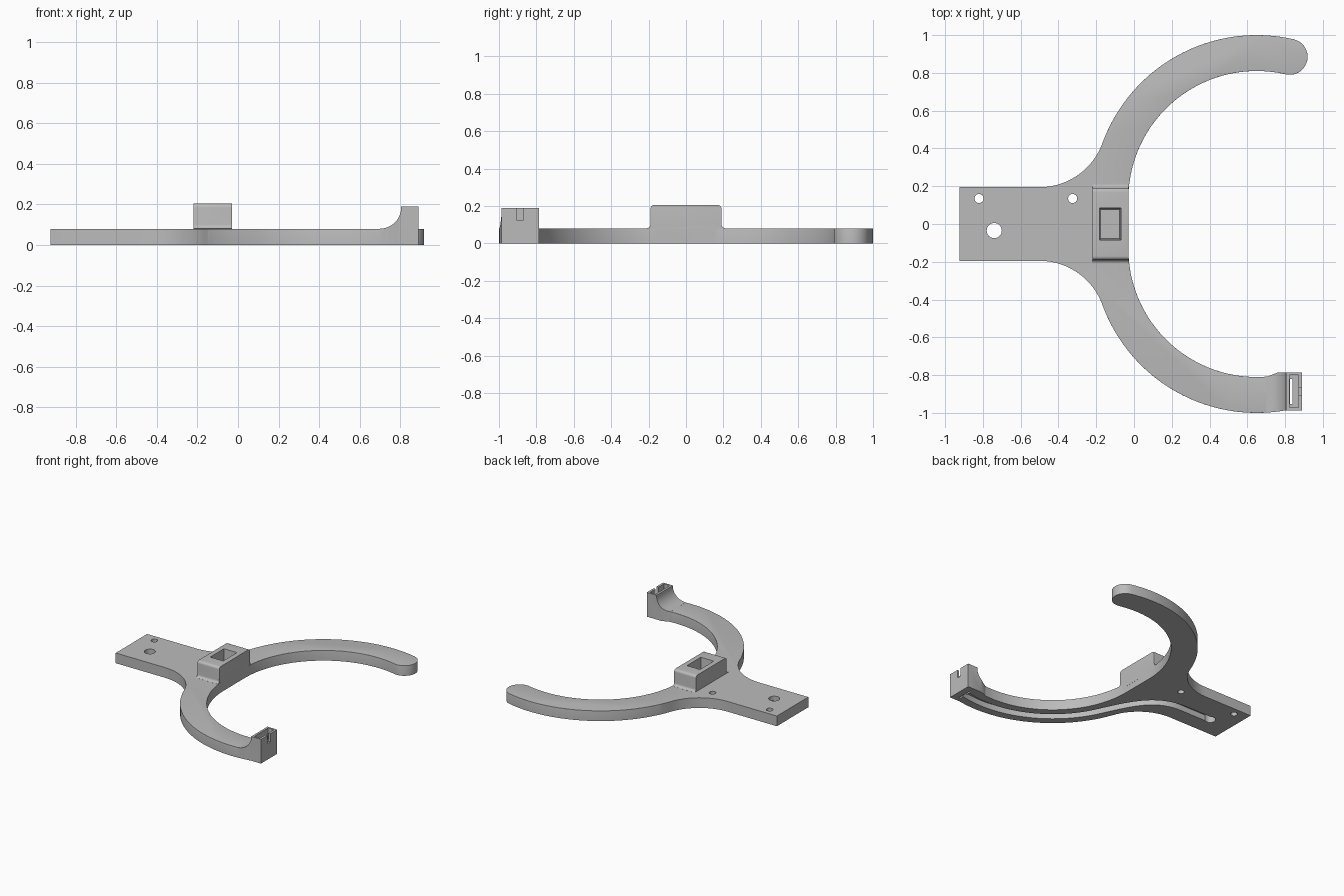
import bpy, bmesh, math
from mathutils import Vector
from mathutils.geometry import interpolate_bezier

if "Cube" in bpy.data.objects:
    bpy.data.objects.remove(bpy.data.objects["Cube"])

grey = bpy.data.materials.new("plain_grey")
grey.use_nodes = True
grey.diffuse_color = (0.5, 0.5, 0.5, 1)
grey.node_tree.nodes["Principled BSDF"].inputs["Base Color"].default_value = (0.5, 0.5, 0.5, 1)

THICK = 0.08           # plate thickness
CX, CY = 0.65, 0.13    # arm arc centre (mirrored in y)
R_OUT, R_MID, R_IN = 0.87, 0.775, 0.68


def arc(cx, cy, r, a0, a1, n=48):
    """Points on an arc, angles in degrees."""
    angles = [math.radians(a0 + (a1 - a0) * i / n) for i in range(n + 1)]
    return [(cx + r * math.cos(a), cy + r * math.sin(a)) for a in angles]


def prism(name, outline, low, high, axis="z", bevel_rule=None, width=0.02):
    """Extrude a 2D outline along z or x, bevelling the edges picked by a rule."""
    def place(p, h):
        return (p[0], p[1], h) if axis == "z" else (h, p[0], p[1])
    bm = bmesh.new()
    n = len(outline)
    ends = [[bm.verts.new(place(p, h)) for p in outline] for h in (low, high)]
    for ring in ends:
        bm.faces.new(ring)
    for i in range(n):
        j = (i + 1) % n
        bm.faces.new((ends[0][i], ends[0][j], ends[1][j], ends[1][i]))
    bmesh.ops.recalc_face_normals(bm, faces=bm.faces)
    if bevel_rule:
        picked = [e for e in bm.edges if bevel_rule(e.verts[0].co, e.verts[1].co)]
        bmesh.ops.bevel(bm, geom=picked, offset=width, segments=4, profile=0.5,
                        affect="EDGES", clamp_overlap=True)
    mesh = bpy.data.meshes.new(name)
    bm.to_mesh(mesh)
    bm.free()
    mesh.materials.append(grey)
    obj = bpy.data.objects.new(name, mesh)
    bpy.context.collection.objects.link(obj)
    return obj


def box(name, x0, x1, y0, y1, z0, z1):
    return prism(name, [(x0, y0), (x1, y0), (x1, y1), (x0, y1)], z0, z1)


def combine(target, tool, operation):
    """Apply a boolean and discard the tool object."""
    mod = target.modifiers.new("join", "BOOLEAN")
    mod.operation, mod.solver, mod.object = operation, "EXACT", tool
    bpy.context.view_layer.objects.active = target
    bpy.ops.object.modifier_apply(modifier=mod.name)
    bpy.data.objects.remove(tool)


# Flat plate: stem, flared necks and two curved arms
tip_x = CX + R_MID * math.cos(math.radians(77))
tip_y = CY + R_MID * math.sin(math.radians(77))
upper = [(-0.925, 0.195)] + arc(-0.5, 0.549, 0.354, -90, -20, 20)
upper += arc(CX, CY, R_OUT, 160, 77)[1:]
upper += arc(tip_x, tip_y, 0.095, 77, -103, 20)[1:]
upper += arc(CX, CY, R_IN, 77, 180)[1:]
lower = arc(CX, -CY, R_IN, 180, 277) + arc(CX, -CY, R_OUT, 277, 200)
lower += arc(-0.5, -0.549, 0.354, 20, 90, 20)[1:] + [(-0.925, -0.195)]


def arm_top_edge(a, b):
    return min(a.z, b.z) > THICK - 0.001 and (a.x + b.x) / 2 > -0.14


holder = prism("curved_arm_holder", upper + lower, 0, THICK,
               bevel_rule=arm_top_edge)

# Raised centre block with coved base and rounded top
half = [(0.21, 0.05)] + arc(0.21, 0.1005, 0.02, 270, 180, 6)
half += arc(0.17, 0.185, 0.02, 0, 90, 6)
profile = half + [(-y, z) for y, z in reversed(half)]


def block_end_edge(a, b):
    return abs(a.x - b.x) < 0.001 and min(a.z, b.z) > 0.1


block = prism("centre_block", profile, -0.22, -0.0295, "x", block_end_edge, 0.015)
combine(holder, block, "UNION")

# Upright end bracket with a concave sweep up from the arm
foot = arc(CX, -CY, R_OUT, 273.3, 280, 6)
foot += [(0.89, -0.987), (0.89, -0.785), (0.765, -0.785), (0.725, -0.8)]
foot += arc(CX, -CY, R_IN, 275, 274.2, 1)
bracket = prism("end_bracket", foot, 0, 0.19)
bpy.ops.mesh.primitive_cylinder_add(vertices=96, radius=0.105, depth=0.6,
                                    location=(0.7, -0.9, 0.1855),
                                    rotation=(math.pi / 2, 0, 0))
combine(bracket, bpy.context.object, "DIFFERENCE")
combine(holder, bracket, "UNION")

# Tapered pocket in the centre block
pocket = box("pocket_cutter", -0.182, -0.068, -0.086, 0.086, 0.1, 0.21)
for v in pocket.data.vertices:
    if v.co.z < 0.15:
        v.co.x = -0.125 + (v.co.x + 0.125) * 0.85
        v.co.y *= 0.9
combine(holder, pocket, "DIFFERENCE")

# Bracket recess, wire slit and outer notch
for x0, x1, y0, y1, z0 in ((0.822, 0.872, -0.972, -0.8, 0.1),
                           (0.825, 0.838, -0.953, -0.82, -0.1),
                           (0.86, 0.95, -0.906, -0.868, 0.125)):
    combine(holder, box("slot_cutter", x0, x1, y0, y1, z0, 0.3), "DIFFERENCE")

# Wire groove underneath, from the stem hole along the arm to the bracket
path = [Vector(p) for p in ((-0.74, -0.035), (-0.62, -0.035))]
join = math.radians(205)
end = Vector((CX + R_MID * math.cos(join), -CY + R_MID * math.sin(join)))
handle = end - Vector((-math.sin(join), math.cos(join))) * 0.28
curve = interpolate_bezier(Vector((-0.5, -0.035, 0)), Vector((-0.25, -0.035, 0)),
                           handle.to_3d(), end.to_3d(), 24)
path += [p.to_2d() for p in curve]
path += [Vector(p) for p in arc(CX, -CY, R_MID, 205, 283, 40)[1:]]
left, right = [], []
for i, p in enumerate(path):
    d = (path[min(i + 1, len(path) - 1)] - path[max(i - 1, 0)]).normalized()
    side = Vector((-d.y, d.x)) * 0.033
    left.append(tuple(p + side))
    right.append(tuple(p - side))
combine(holder, prism("groove_cutter", left + right[::-1], -0.1, 0.045), "DIFFERENCE")

# Stem holes
for x, y, r in ((-0.82, 0.135, 0.024), (-0.325, 0.135, 0.024), (-0.74, -0.035, 0.04)):
    hole = prism("hole_cutter", arc(x, y, r, 0, 360, 32)[:-1], -0.1, 0.3)
    combine(holder, hole, "DIFFERENCE")

# Smooth curves, sharp corners
bpy.ops.object.select_all(action="DESELECT")
holder.select_set(True)
bpy.context.view_layer.objects.active = holder
bpy.ops.object.shade_smooth_by_angle(angle=math.radians(30))
